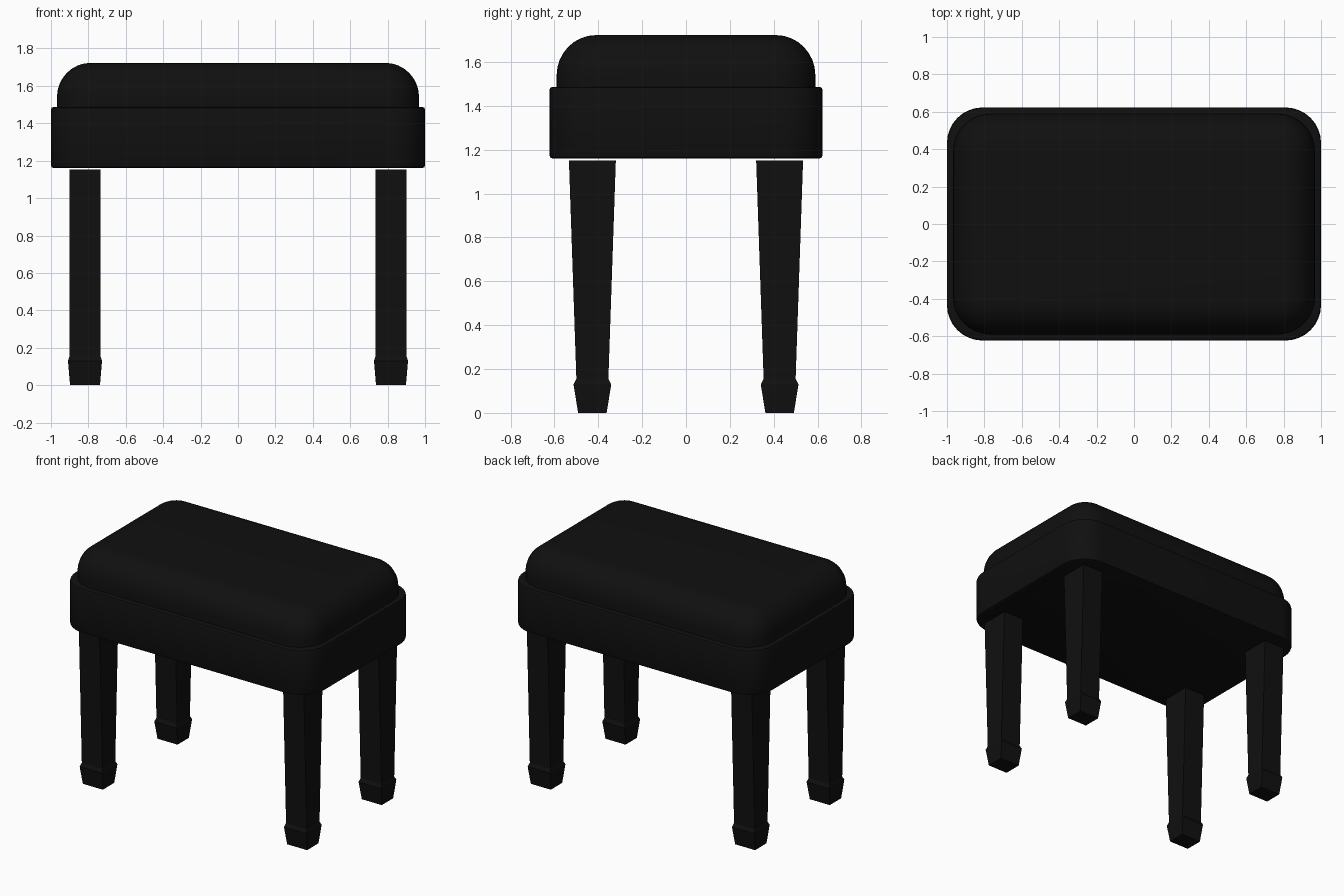
import bpy, bmesh
from math import sin, cos, pi

if "Cube" in bpy.data.objects:
    bpy.data.objects.remove(bpy.data.objects["Cube"])

black = bpy.data.materials.new("black")
black.diffuse_color = (0.005, 0.005, 0.005, 1)
black.use_nodes = True
black.node_tree.nodes["Principled BSDF"].inputs["Base Color"].default_value = black.diffuse_color


def rounded_rect(hx, hy, r, z, seg, cx=0, cy=0):
    """Ring of points around a rounded rectangle (seg=0 gives plain corners)."""
    if seg == 0:
        return [(cx + sx * hx, cy + sy * hy, z)
                for sx, sy in ((1, 1), (-1, 1), (-1, -1), (1, -1))]
    pts = []
    for q, (sx, sy) in enumerate(((1, 1), (-1, 1), (-1, -1), (1, -1))):
        for i in range(seg + 1):
            a = (q + i / seg) * pi / 2
            pts.append((cx + sx * (hx - r) + r * cos(a),
                        cy + sy * (hy - r) + r * sin(a), z))
    return pts


def loft(name, rings, smooth=None):
    """Skin stacked rings and cap both ends."""
    bm = bmesh.new()
    loops = [[bm.verts.new(p) for p in ring] for ring in rings]
    n = len(loops[0])
    for a, b in zip(loops, loops[1:]):
        for i in range(n):
            j = (i + 1) % n
            bm.faces.new((a[i], a[j], b[j], b[i]))
    bm.faces.new(loops[0][::-1])
    bm.faces.new(loops[-1])
    mesh = bpy.data.meshes.new(name)
    bm.to_mesh(mesh)
    bm.free()
    mesh.materials.append(black)
    obj = bpy.data.objects.new(name, mesh)
    bpy.context.collection.objects.link(obj)
    if smooth:
        bpy.ops.object.select_all(action='DESELECT')
        bpy.context.view_layer.objects.active = obj
        obj.select_set(True)
        bpy.ops.object.shade_smooth_by_angle(angle=smooth)
    return obj


# Seat frame: rounded slab with softened top and bottom edges
frame = [(0.015, 1.16), (0.004, 1.165), (0, 1.175),
         (0, 1.472), (0.004, 1.483), (0.015, 1.487)]
loft("seat_frame", [rounded_rect(1 - d, 0.623 - d, 0.19 - d, z, 8)
                    for d, z in frame], 0.7)

# Cushion: straight lower wall, then a rounded shoulder to a flat top
cushion = [(0, 1.48)]
for i in range(9):
    a = i / 8 * pi / 2
    cushion.append((0.18 * (1 - cos(a)), 1.54 + 0.183 * sin(a)))
loft("cushion", [rounded_rect(0.968 - d, 0.59 - d, 0.2 - d, z, 8)
                 for d, z in cushion], 0.7)

# Legs: tapered in depth only, with a flared block foot
leg = [(0.080, 0.065, 0), (0.091, 0.086, 0.13),
       (0.083, 0.073, 0.155), (0.083, 0.107, 1.152)]
for side, sx in (("left", -1), ("right", 1)):
    for end, sy in (("front", -1), ("back", 1)):
        loft(f"{end}_{side}_leg",
             [rounded_rect(hx, hy, 0, z, 0, sx * 0.818, sy * 0.427)
              for hx, hy, z in leg])
